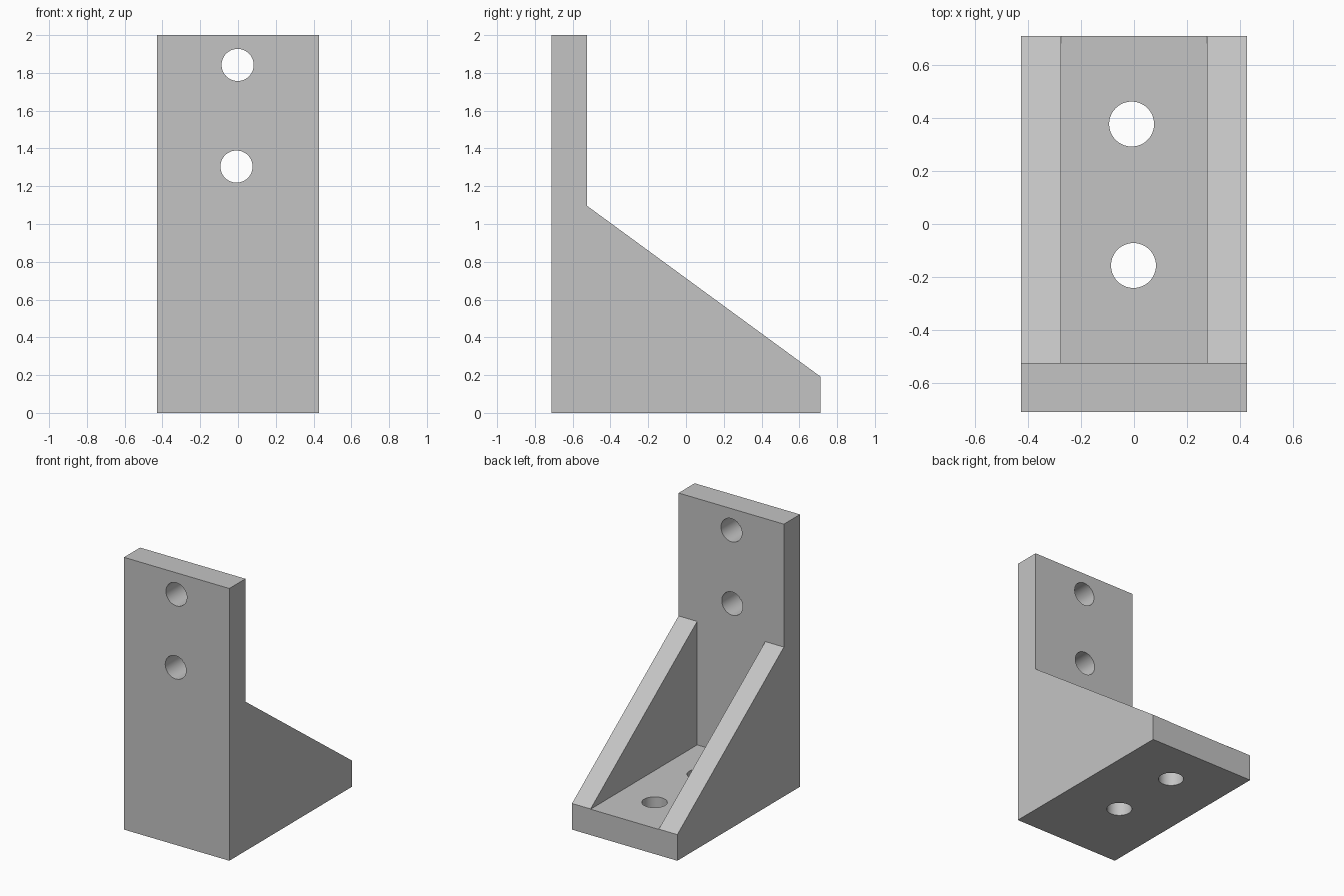
import bpy
import math

default = bpy.data.objects.get("Cube")
if default:
    bpy.data.objects.remove(default, do_unlink=True)

# Main dimensions
HALF_W, HALF_D, HEIGHT = 0.428, 0.712, 2.0
PLATE_BACK = -0.525
BASE_TOP = 0.19
RIB_TOP = 1.097
POCKET_HALF = 0.277
HOLE_R = 0.085

grey = bpy.data.materials.new("plain grey")
grey.use_nodes = True
colour = (0.55, 0.55, 0.55, 1)
grey.diffuse_color = colour
grey.node_tree.nodes["Principled BSDF"].inputs["Base Color"].default_value = colour


def extrude_profile(name, outline, half_width):
    """Solid made by extruding a side (y, z) outline along x."""
    n = len(outline)
    verts = [(x, y, z) for x in (-half_width, half_width) for y, z in outline]
    faces = [list(range(n))[::-1], list(range(n, 2 * n))]
    faces += [(i, (i + 1) % n, (i + 1) % n + n, i + n) for i in range(n)]
    mesh = bpy.data.meshes.new(name)
    mesh.from_pydata(verts, [], faces)
    mesh.materials.append(grey)
    obj = bpy.data.objects.new(name, mesh)
    bpy.context.collection.objects.link(obj)
    return obj


def drill(name, location, rotation=(0, 0, 0)):
    bpy.ops.mesh.primitive_cylinder_add(vertices=64, radius=HOLE_R, depth=0.6,
                                        location=location, rotation=rotation)
    obj = bpy.context.object
    obj.name = name
    obj.data.materials.append(grey)
    return obj


# Bracket body: upright plate, base and sloping ribs in one outline
bracket = extrude_profile("angle_bracket", [
    (-HALF_D, 0), (HALF_D, 0), (HALF_D, BASE_TOP + 0.002),
    (PLATE_BACK, RIB_TOP), (PLATE_BACK, HEIGHT), (-HALF_D, HEIGHT)], HALF_W)

# Pocket between the two ribs
cutters = [extrude_profile("rib_pocket_cutter", [
    (PLATE_BACK, BASE_TOP), (1, BASE_TOP), (1, 1.5), (PLATE_BACK, 1.5)], POCKET_HALF)]

# Screw holes through the upright plate and the base
for x, z in ((-0.002, 1.842), (-0.008, 1.304)):
    cutters.append(drill("plate_hole_cutter", (x, -0.62, z), (math.pi / 2, 0, 0)))
for x, y in ((-0.009, 0.378), (-0.002, -0.157)):
    cutters.append(drill("base_hole_cutter", (x, y, 0.1)))

for cutter in cutters:
    cut = bracket.modifiers.new(cutter.name, "BOOLEAN")
    cut.operation = "DIFFERENCE"
    cut.solver = "EXACT"
    cut.object = cutter

# Apply the cuts and remove the helpers
bpy.ops.object.select_all(action="DESELECT")
bpy.context.view_layer.objects.active = bracket
bracket.select_set(True)
for cut in list(bracket.modifiers):
    bpy.ops.object.modifier_apply(modifier=cut.name)
for cutter in cutters:
    bpy.data.objects.remove(cutter, do_unlink=True)

# Smooth hole walls, crisp edges
bpy.ops.object.shade_smooth_by_angle(angle=math.radians(30))
